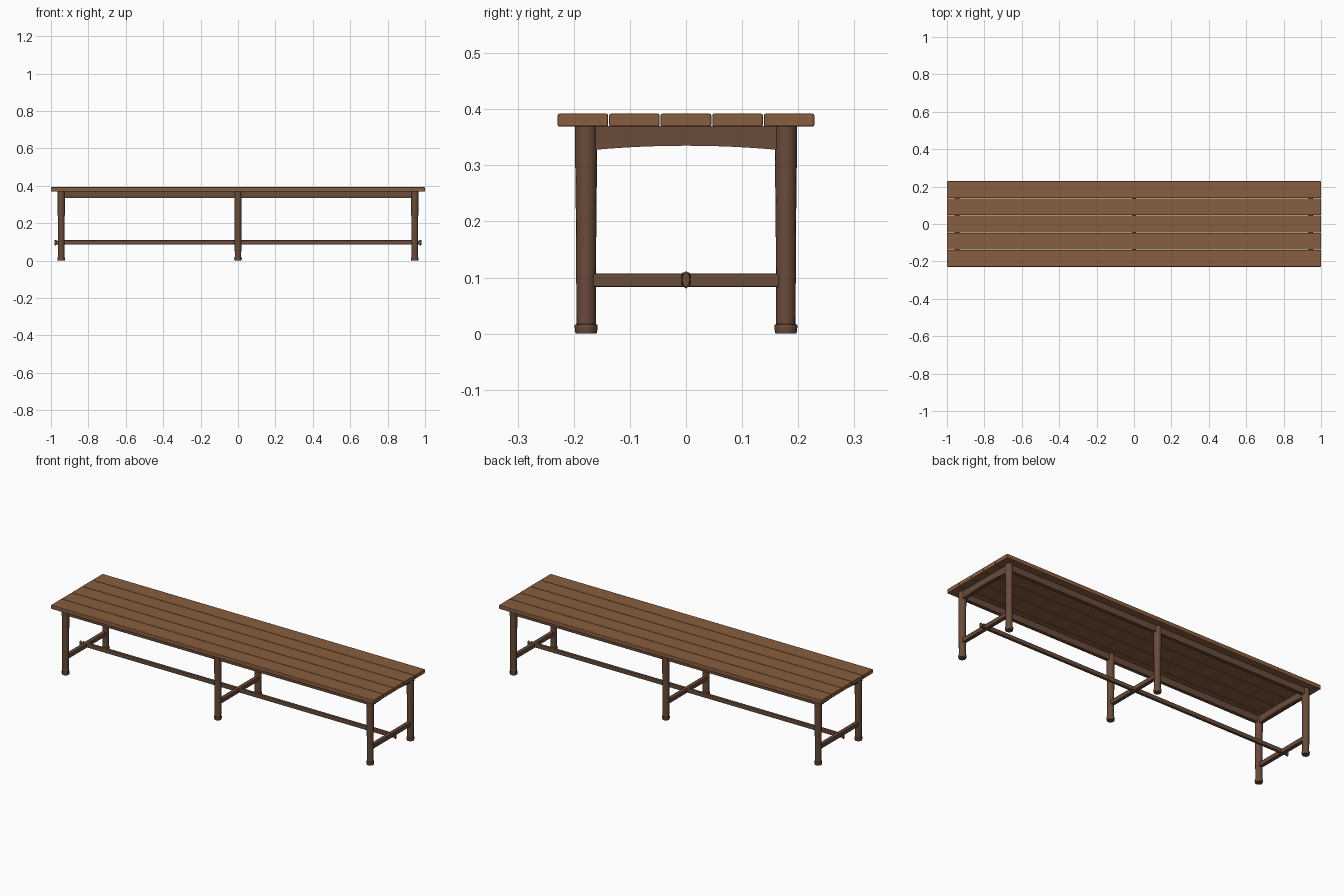
import bpy, bmesh, math

if "Cube" in bpy.data.objects:
    bpy.data.objects.remove(bpy.data.objects["Cube"])


def material(name, rgb):
    m = bpy.data.materials.new(name)
    m.diffuse_color = (*rgb, 1)
    m.use_nodes = True
    m.node_tree.nodes["Principled BSDF"].inputs["Base Color"].default_value = m.diffuse_color
    return m


SEAT_WOOD = material("seat_wood", (0.25, 0.11, 0.05))
LEG_WOOD = material("leg_wood", (0.14, 0.07, 0.042))


def finish(name, bm, mat, bevel=0, smooth=False):
    bmesh.ops.recalc_face_normals(bm, faces=bm.faces)
    me = bpy.data.meshes.new(name)
    bm.to_mesh(me)
    bm.free()
    ob = bpy.data.objects.new(name, me)
    bpy.context.collection.objects.link(ob)
    me.materials.append(mat)
    if bevel:
        b = ob.modifiers.new("bevel", 'BEVEL')
        b.width, b.segments = bevel, 2
    if smooth:
        bpy.ops.object.select_all(action='DESELECT')
        ob.select_set(True)
        bpy.context.view_layer.objects.active = ob
        bpy.ops.object.shade_smooth_by_angle(angle=math.radians(35))
    return ob


def box(name, x, y, z, mat, bevel):
    bm = bmesh.new()
    bmesh.ops.create_cube(bm, size=1)
    for v in bm.verts:
        v.co = [r[0] + (c + 0.5) * (r[1] - r[0]) for c, r in zip(v.co, (x, y, z))]
    return finish(name, bm, mat, bevel)


def rings(name, loops, mat):
    # skin a stack of equal-sized loops and cap both ends
    bm = bmesh.new()
    vs = [[bm.verts.new(p) for p in loop] for loop in loops]
    n = len(vs[0])
    for a, b in zip(vs, vs[1:]):
        for i in range(n):
            bm.faces.new((a[i], a[(i + 1) % n], b[(i + 1) % n], b[i]))
    bm.faces.new(vs[0])
    bm.faces.new(vs[-1])
    return finish(name, bm, mat, smooth=True)


def circle(n):
    return [(math.cos(2 * math.pi * i / n), math.sin(2 * math.pi * i / n)) for i in range(n)]


# five seat planks
for i in range(5):
    y = (i - 2) * 0.0918
    box(f"seat_plank_{i + 1}", (-1, 1), (y - 0.045, y + 0.045), (0.369, 0.392), SEAT_WOOD, 0.003)

# tapered round legs with flared feet
LEG = [(0.0, 0.0185), (0.003, 0.0195), (0.014, 0.0207), (0.016, 0.0202),
       (0.017, 0.0172), (0.2, 0.0182), (0.33, 0.0198), (0.370, 0.0198)]
FRAMES = {"left": -0.945, "middle": 0, "right": 0.945}
for side, x in FRAMES.items():
    for end, y in (("front", -0.178), ("back", 0.178)):
        rings(f"{end}_{side}_leg",
              [[(x + r * c, y + r * s, z) for c, s in circle(16)] for z, r in LEG], LEG_WOOD)
    # cross stretcher between each leg pair
    box(f"{side}_cross_stretcher", (x - 0.011, x + 0.011), (-0.168, 0.168),
        (0.083, 0.107), LEG_WOOD, 0.003)

# long aprons under the seat
for end, y in (("front", -0.178), ("back", 0.178)):
    box(f"{end}_apron", (-0.94, 0.94), (y - 0.01, y + 0.01), (0.334, 0.370), LEG_WOOD, 0.001)

# end aprons with an arched lower edge
for side in ("left", "right"):
    x = FRAMES[side]
    loops = []
    for i in range(17):
        t = i / 8 - 1
        zb = 0.335 - 0.0075 * t * t
        loops.append([(x + dx, t * 0.165, z) for dx, z in
                      ((-0.01, zb), (0.01, zb), (0.01, 0.370), (-0.01, 0.370))])
    rings(f"{side}_end_apron", loops, LEG_WOOD)

# long stretcher and its flared end pegs
box("long_stretcher", (-0.965, 0.965), (-0.008, 0.008), (0.086, 0.109), LEG_WOOD, 0.003)
for side, s in (("left", -1), ("right", 1)):
    rings(f"{side}_peg",
          [[(s * x, c * k * 0.008, 0.096 + d * k * 0.0155) for c, d in circle(8)]
           for x, k in ((0.950, 0.55), (0.966, 0.6), (0.976, 1.0), (0.980, 0.85))], LEG_WOOD)
